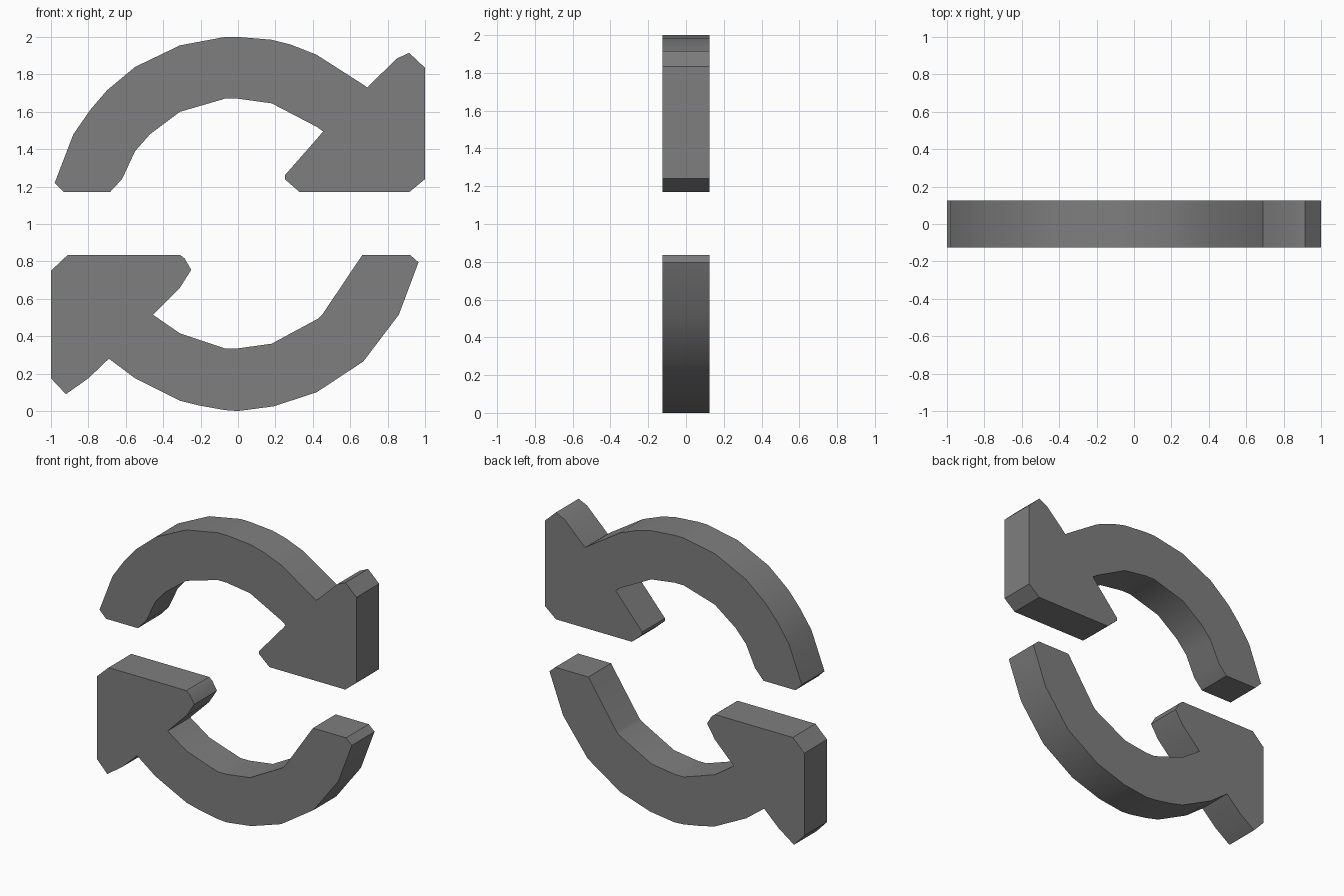
import bpy, bmesh

HALF = 0.125  # half thickness in y

grey = bpy.data.materials.new("mid grey")
grey.diffuse_color = (0.21, 0.21, 0.21, 1)


def plate(name, outline):
    """Extrude an (x, z) outline through the thickness."""
    bm = bmesh.new()
    face = bm.faces.new([bm.verts.new((x, -HALF, z)) for x, z in outline])
    out = bmesh.ops.extrude_face_region(bm, geom=[face], use_keep_orig=True)
    verts = [v for v in out["geom"] if isinstance(v, bmesh.types.BMVert)]
    bmesh.ops.translate(bm, verts=verts, vec=(0, 2 * HALF, 0))
    bmesh.ops.recalc_face_normals(bm, faces=bm.faces[:])
    me = bpy.data.meshes.new(name)
    bm.to_mesh(me)
    bm.free()
    me.materials.append(grey)
    ob = bpy.data.objects.new(name, me)
    bpy.context.collection.objects.link(ob)
    bpy.ops.object.select_all(action='DESELECT')
    ob.select_set(True)
    bpy.context.view_layer.objects.active = ob
    bpy.ops.object.shade_smooth_by_angle(angle=0.52)
    return ob


# Upper arrow: outer arc, head, inner arc, blunt tail
upper = [(-0.98, 1.22), (-0.88, 1.48), (-0.79, 1.61), (-0.70, 1.715),
         (-0.55, 1.84), (-0.31, 1.955), (-0.07, 2.0), (0, 2.0),
         (0.18, 1.985), (0.28, 1.96), (0.42, 1.905), (0.67, 1.745),
         (0.69, 1.73), (0.85, 1.885), (0.915, 1.915), (1.0, 1.835),
         (1.0, 1.24), (0.915, 1.17), (0.33, 1.17), (0.25, 1.24),
         (0.25, 1.26), (0.43, 1.465), (0.455, 1.495), (0.42, 1.52),
         (0.18, 1.645), (0, 1.67), (-0.07, 1.67), (-0.31, 1.6),
         (-0.47, 1.48), (-0.55, 1.39), (-0.62, 1.24), (-0.685, 1.17),
         (-0.93, 1.17)]

# Lower arrow: head, inner arc, blunt tail, outer arc
lower = [(-1.0, 0.75), (-0.91, 0.835), (-0.31, 0.835), (-0.285, 0.815),
         (-0.25, 0.755), (-0.31, 0.66), (-0.455, 0.515), (-0.31, 0.415),
         (-0.07, 0.335), (0, 0.335), (0.18, 0.36), (0.43, 0.495),
         (0.45, 0.515), (0.665, 0.835), (0.92, 0.835), (0.965, 0.795),
         (0.86, 0.515), (0.67, 0.265), (0.42, 0.10), (0.19, 0.025),
         (0, 0.0), (-0.07, 0.005), (-0.21, 0.03), (-0.31, 0.055),
         (-0.55, 0.175), (-0.69, 0.28), (-0.80, 0.175), (-0.92, 0.09),
         (-1.0, 0.175)]

plate("upper_arrow", upper)
plate("lower_arrow", lower)
